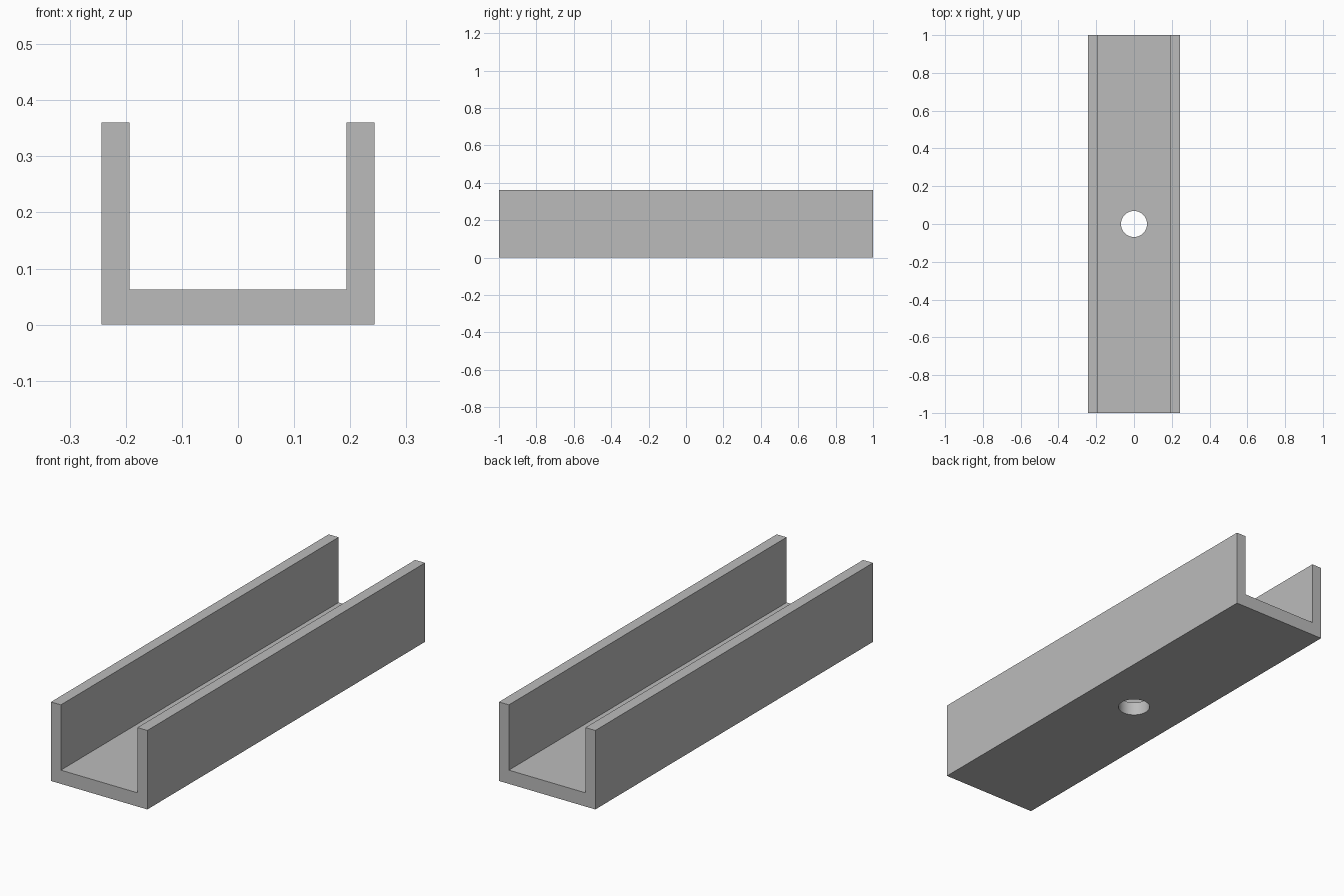
import bpy
import bmesh
import math

if "Cube" in bpy.data.objects:
    bpy.data.objects.remove(bpy.data.objects["Cube"])

HALF_W, INNER_W = 0.243, 0.193   # outer and inner half widths
HEIGHT, FLOOR = 0.36, 0.0625     # wall height and floor thickness
HALF_L, HOLE_R = 1.0, 0.069

grey = bpy.data.materials.new("plain grey")
grey.diffuse_color = (0.5, 0.5, 0.5, 1)
grey.use_nodes = True
grey.node_tree.nodes["Principled BSDF"].inputs["Base Color"].default_value = grey.diffuse_color


def make_object(name, bm):
    bmesh.ops.recalc_face_normals(bm, faces=bm.faces)
    mesh = bpy.data.meshes.new(name)
    bm.to_mesh(mesh)
    bm.free()
    mesh.materials.append(grey)
    obj = bpy.data.objects.new(name, mesh)
    bpy.context.collection.objects.link(obj)
    return obj


# U-shaped profile extruded along the length
half = [(HALF_W, 0), (HALF_W, HEIGHT), (INNER_W, HEIGHT), (INNER_W, FLOOR)]
profile = half + [(-x, z) for x, z in reversed(half)]
bm = bmesh.new()
face = bm.faces.new([bm.verts.new((x, -HALF_L, z)) for x, z in profile])
ext = bmesh.ops.extrude_face_region(bm, geom=[face])
bmesh.ops.translate(bm, vec=(0, 2 * HALF_L, 0),
                    verts=[g for g in ext["geom"] if isinstance(g, bmesh.types.BMVert)])
channel = make_object("channel", bm)

# Round hole through the middle of the floor
bm = bmesh.new()
bmesh.ops.create_cone(bm, cap_ends=True, segments=48, radius1=HOLE_R, radius2=HOLE_R, depth=0.2)
cutter = make_object("hole_cutter", bm)
cutter.location.z = FLOOR / 2
cutter.hide_render = True

cut = channel.modifiers.new("floor_hole", "BOOLEAN")
cut.operation = "DIFFERENCE"
cut.solver = "EXACT"
cut.object = cutter
bpy.context.view_layer.objects.active = channel
channel.select_set(True)
bpy.ops.object.modifier_apply(modifier=cut.name)
bpy.data.objects.remove(cutter)

# Smooth hole wall with sharp rims
bpy.ops.object.shade_smooth_by_angle(angle=math.radians(30))
